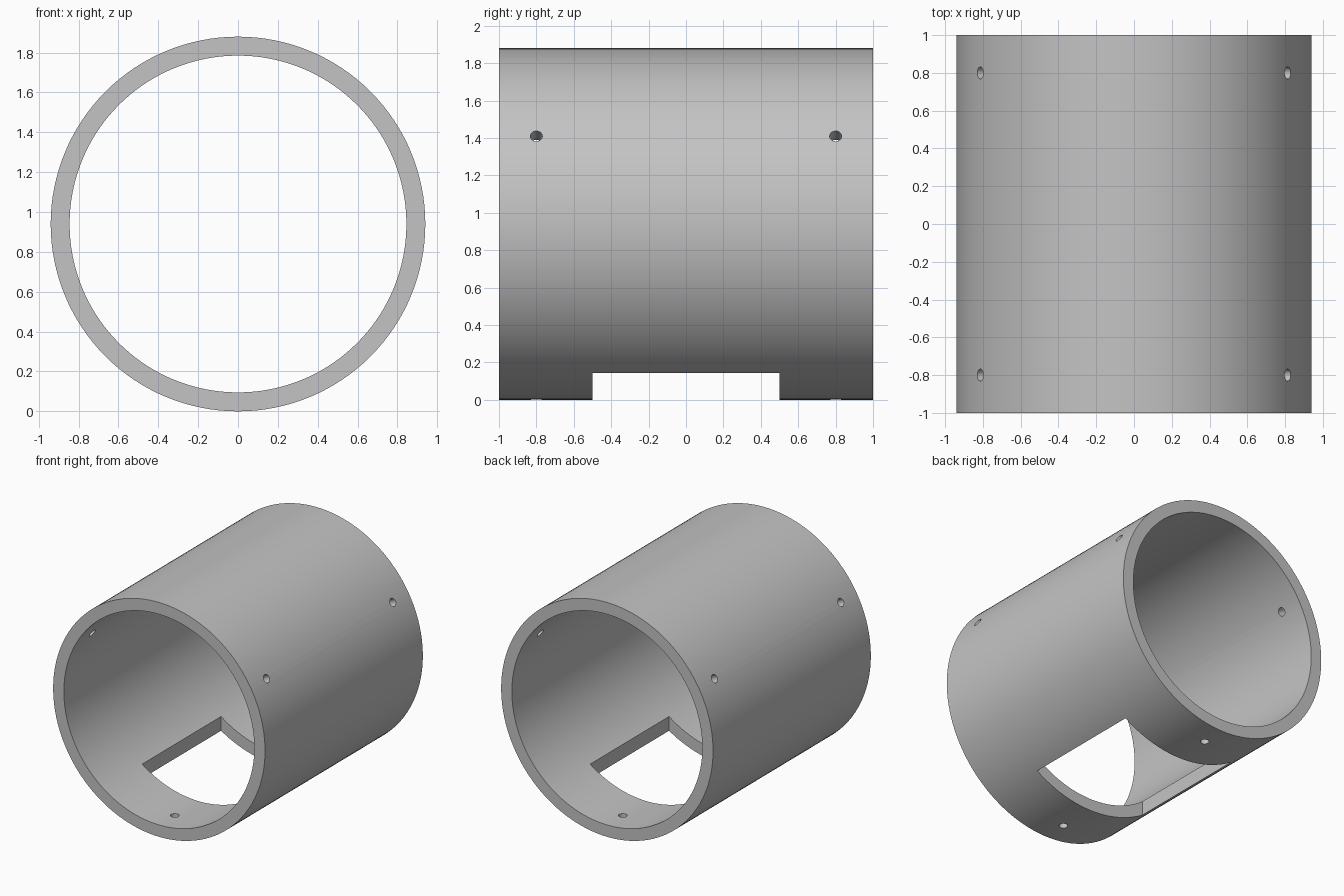
import bpy
import math
from mathutils import Matrix, Vector

OUTER, INNER, LENGTH = 0.94, 0.845, 2.0
HOLE_RADIUS, HOLE_Y = 0.032, 0.8
WINDOW = 1.0
CENTRE = Vector((0, 0, OUTER))

cube = bpy.data.objects.get("Cube")
if cube:
    bpy.data.objects.remove(cube, do_unlink=True)

grey = bpy.data.materials.new("plain grey")
grey.use_nodes = True
colour = (0.55, 0.55, 0.55, 1)
grey.diffuse_color = colour
grey.node_tree.nodes["Principled BSDF"].inputs["Base Color"].default_value = colour


def rod(name, radius, depth, location, direction, sides):
    """Cylinder centred at location, running along direction."""
    bpy.ops.mesh.primitive_cylinder_add(vertices=sides, radius=radius, depth=depth)
    obj = bpy.context.object
    obj.name = name
    turn = Vector(direction).to_track_quat('Z', 'Y').to_matrix().to_4x4()
    obj.data.transform(Matrix.Translation(location) @ turn)
    obj.data.materials.append(grey)
    return obj


def cut(target, cutter):
    """Subtract the cutter from the target, then discard the cutter."""
    cutter.hide_render = True
    bpy.context.view_layer.objects.active = target
    mod = target.modifiers.new("cut", 'BOOLEAN')
    mod.operation = 'DIFFERENCE'
    mod.solver = 'EXACT'
    mod.object = cutter
    bpy.ops.object.modifier_apply(modifier=mod.name)
    bpy.data.objects.remove(cutter, do_unlink=True)


# Open tube lying along y
tube = rod("tube", OUTER, LENGTH, CENTRE, (0, 1, 0), 128)
cut(tube, rod("bore", INNER, LENGTH * 1.2, CENTRE, (0, 1, 0), 128))

# Square window through the bottom wall
bpy.ops.mesh.primitive_cube_add(size=WINDOW, location=(0, 0, 0))
window = bpy.context.object
window.name = "window_cutter"
window.data.materials.append(grey)
cut(tube, window)

# Three radial screw holes near each end
for y in (-HOLE_Y, HOLE_Y):
    for degrees in (30, 150, 270):
        a = math.radians(degrees)
        out = Vector((math.cos(a), 0, math.sin(a)))
        middle = CENTRE + out * (OUTER + INNER) / 2 + Vector((0, y, 0))
        cut(tube, rod("hole_cutter", HOLE_RADIUS, 0.3, middle, out, 24))

# Smooth walls with crisp rims
bpy.ops.object.select_all(action='DESELECT')
tube.select_set(True)
bpy.context.view_layer.objects.active = tube
bpy.ops.object.shade_smooth_by_angle(angle=math.radians(30))
